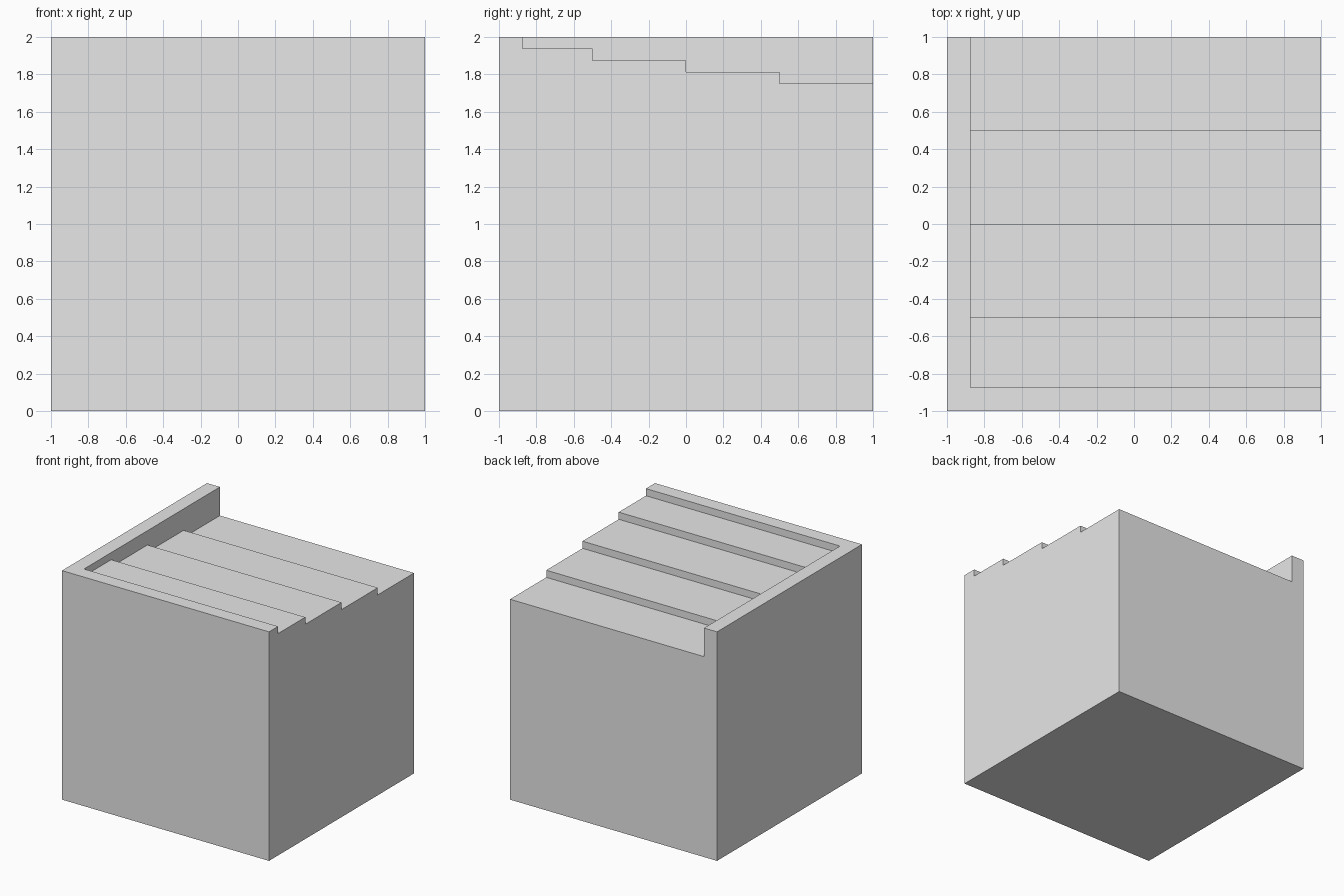
import bpy
import bmesh
from mathutils import Vector

default_cube = bpy.data.objects.get("Cube")
if default_cube:
    bpy.data.objects.remove(default_cube, do_unlink=True)

grey = bpy.data.materials.new("plain grey")
grey.use_nodes = True
grey.diffuse_color = (0.8, 0.8, 0.8, 1)
grey.node_tree.nodes["Principled BSDF"].inputs["Base Color"].default_value = (0.8, 0.8, 0.8, 1)


def make_prism(name, profile, x_start, x_end):
    """Extrude a (y, z) profile along x."""
    bm = bmesh.new()
    face = bm.faces.new([bm.verts.new((x_start, y, z)) for y, z in profile])
    result = bmesh.ops.extrude_face_region(bm, geom=[face])
    moved = [v for v in result["geom"] if isinstance(v, bmesh.types.BMVert)]
    bmesh.ops.translate(bm, vec=Vector((x_end - x_start, 0, 0)), verts=moved)
    bmesh.ops.recalc_face_normals(bm, faces=bm.faces)
    mesh = bpy.data.meshes.new(name)
    bm.to_mesh(mesh)
    bm.free()
    mesh.materials.append(grey)
    obj = bpy.data.objects.new(name, mesh)
    bpy.context.collection.objects.link(obj)
    return obj


# Solid block
block = make_prism("stepped_block", [(-1, 0), (1, 0), (1, 2), (-1, 2)], -1, 1)

# Stair-shaped cutter, leaving a front lip and a right side wall
step_starts = [-0.875, -0.5, 0, 0.5]
drop = 0.0625
overshoot = 1.2
stairs = []
for i, y in enumerate(step_starts):
    y_end = step_starts[i + 1] if i + 1 < len(step_starts) else overshoot
    level = 2 - drop * (i + 1)
    stairs += [(y, level), (y_end, level)]
top = 2.2
cutter = make_prism("stair_cutter", stairs + [(overshoot, top), (step_starts[0], top)],
                    -0.875, overshoot)
cutter.hide_render = True

# Carve the steps and discard the cutter
cut = block.modifiers.new("carve_steps", "BOOLEAN")
cut.operation = "DIFFERENCE"
cut.solver = "EXACT"
cut.object = cutter
bpy.context.view_layer.objects.active = block
bpy.ops.object.modifier_apply(modifier=cut.name)
bpy.data.objects.remove(cutter, do_unlink=True)
